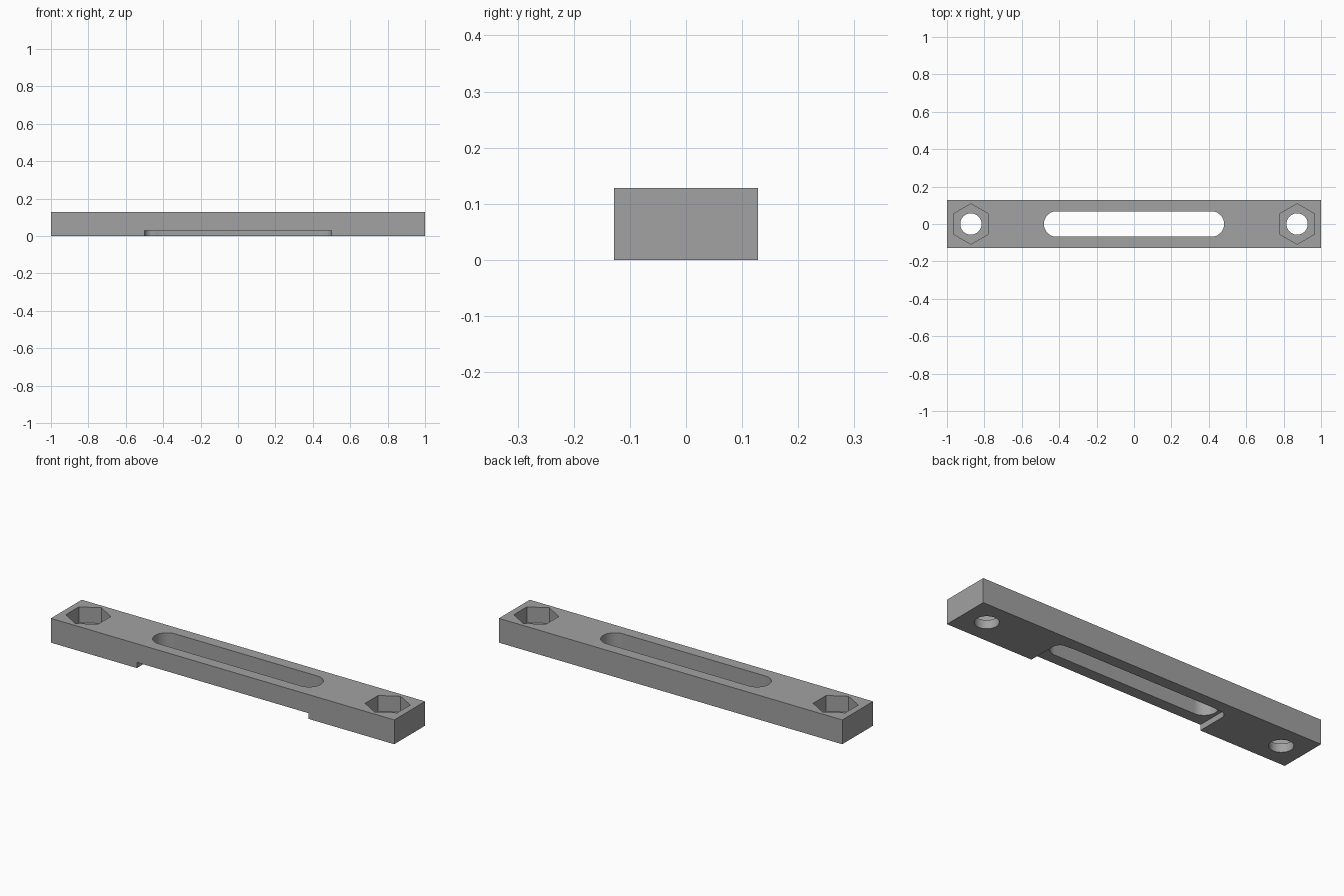
import bpy, bmesh, math

if "Cube" in bpy.data.objects:
    bpy.data.objects.remove(bpy.data.objects["Cube"])

L, W, H = 2.0, 0.256, 0.128
HOLE_X = 0.872

grey = bpy.data.materials.new("plain grey")
grey.diffuse_color = (0.36, 0.36, 0.36, 1)
grey.use_nodes = True
grey.node_tree.nodes["Principled BSDF"].inputs["Base Color"].default_value = grey.diffuse_color


def prism(name, outline, z0, z1):
    """Extrude a closed xy outline from z0 to z1."""
    bm = bmesh.new()
    face = bm.faces.new([bm.verts.new((x, y, z0)) for x, y in outline])
    ext = bmesh.ops.extrude_face_region(bm, geom=[face])
    for v in ext["geom"]:
        if isinstance(v, bmesh.types.BMVert):
            v.co.z = z1
    bmesh.ops.recalc_face_normals(bm, faces=bm.faces)
    me = bpy.data.meshes.new(name)
    bm.to_mesh(me)
    bm.free()
    me.materials.append(grey)
    ob = bpy.data.objects.new(name, me)
    bpy.context.collection.objects.link(ob)
    return ob


def arc(cx, cy, r, a0, a1, n):
    """Points on an arc, angles in degrees."""
    return [(cx + r * math.cos(math.radians(a0 + (a1 - a0) * i / n)),
             cy + r * math.sin(math.radians(a0 + (a1 - a0) * i / n)))
            for i in range(n + 1)]


# Rectangular bar
bar = prism("bar", [(-L/2, -W/2), (L/2, -W/2), (L/2, W/2), (-L/2, W/2)], 0, H)

# Long slot with round ends, right through
R, E = 0.068, 0.482
cutters = [prism("slot_cutter",
                 arc(E - R, 0, R, -90, 90, 24) + arc(R - E, 0, R, 90, 270, 24),
                 -0.1, 0.3)]

# Shallow relief under the front, with rounded inner corners
N, B, F = 0.5, 0.064, 0.04
cutters.append(prism("relief_cutter",
                     [(-N, -0.3), (N, -0.3)] + arc(N - F, B - F, F, 0, 90, 10)
                     + arc(F - N, B - F, F, 90, 180, 10), -0.1, 0.03))

# Bolt hole and hexagonal nut pocket at each end
for side in (-1, 1):
    x = side * HOLE_X
    cutters.append(prism("hole_cutter", arc(x, 0, 0.057, 0, 360, 48)[:-1], -0.1, 0.3))
    cutters.append(prism("nut_cutter", arc(x, 0, 0.108, 30, 390, 6)[:-1], 0.045, 0.3))

for c in cutters:
    mod = bar.modifiers.new(c.name, "BOOLEAN")
    mod.operation = "DIFFERENCE"
    mod.solver = "EXACT"
    mod.object = c

# Apply the cuts, then drop the cutters
bpy.context.view_layer.objects.active = bar
bar.select_set(True)
for mod in list(bar.modifiers):
    bpy.ops.object.modifier_apply(modifier=mod.name)
for c in cutters:
    bpy.data.objects.remove(c)

bpy.ops.object.select_all(action="DESELECT")
bar.select_set(True)
bpy.ops.object.shade_smooth_by_angle(angle=math.radians(30))
